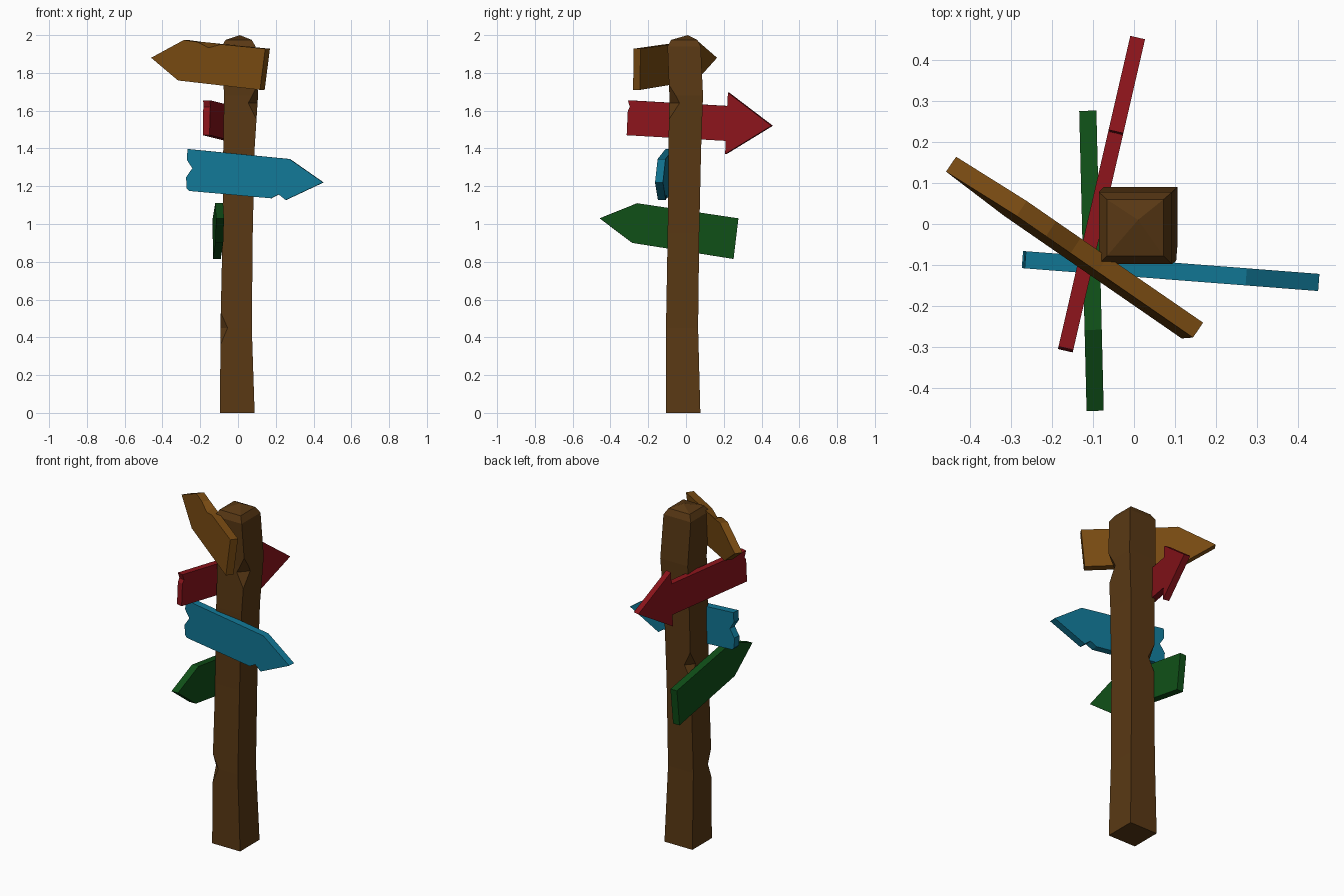
import bpy, bmesh
from mathutils import Vector

if "Cube" in bpy.data.objects:
    bpy.data.objects.remove(bpy.data.objects["Cube"])


def paint(ob, rgb):
    mat = bpy.data.materials.new(ob.name + "_paint")
    mat.diffuse_color = (*rgb, 1)
    mat.use_nodes = True
    mat.node_tree.nodes["Principled BSDF"].inputs["Base Color"].default_value = mat.diffuse_color
    ob.data.materials.append(mat)


def finish(name, bm):
    bmesh.ops.recalc_face_normals(bm, faces=bm.faces)
    me = bpy.data.meshes.new(name)
    bm.to_mesh(me)
    bm.free()
    ob = bpy.data.objects.new(name, me)
    bpy.context.collection.objects.link(ob)
    return ob


def board(name, tail, tip, thick, profile, rgb, lean=0):
    """Extruded outline: (fraction from tail to tip, z[, chip depth on one face])."""
    tail, tip = Vector((*tail, 0)), Vector((*tip, 0))
    d = (tip - tail).normalized()
    n = Vector((-d.y, d.x, 0))
    zc = sum(p[1] for p in profile) / len(profile)
    bm = bmesh.new()
    sides = []
    for s in (1, -1):
        ring = []
        for f, z, *chip in profile:
            drop = chip[0] if chip and s == 1 else 0
            co = tail.lerp(tip, f) + n * (s * thick / 2 + lean * (zc - z))
            ring.append(bm.verts.new((co.x, co.y, z - drop)))
        sides.append(ring)
        bm.faces.new(ring)
    a, b = sides
    for i in range(len(a)):
        j = (i + 1) % len(a)
        bm.faces.new((a[i], a[j], b[j], b[i]))
    paint(finish(name, bm), rgb)


# Post: uneven square rings (z, x0, x1, y0, y1) closed by a low pyramid
rings = [
    (0.00, -0.095, 0.088, -0.106, 0.076),
    (0.45, -0.093, 0.073, -0.106, 0.064),
    (0.95, -0.082, 0.078, -0.097, 0.070),
    (1.40, -0.078, 0.088, -0.093, 0.080),
    (1.68, -0.074, 0.106, -0.088, 0.090),
    (1.94, -0.086, 0.093, -0.098, 0.078),
    (1.975, -0.066, 0.072, -0.078, 0.060),
]
bm = bmesh.new()
prev = None
for z, x0, x1, y0, y1 in rings:
    ring = [bm.verts.new(c) for c in
            ((x0, y0, z), (x1, y0, z), (x1, y1, z), (x0, y1, z))]
    if prev:
        for i in range(4):
            j = (i + 1) % 4
            bm.faces.new((prev[i], prev[j], ring[j], ring[i]))
    else:
        bm.faces.new(ring)
    prev = ring
apex = bm.verts.new((0.01, 0.01, 2.0))
for i in range(4):
    bm.faces.new((prev[i], prev[(i + 1) % 4], apex))
post = finish("post", bm)
paint(post, (0.10, 0.04, 0.007))

# Chips cut out of the post edges: edge point, height, half height, depth
for x, y, z, h, depth in ((0.10, -0.09, 1.64, 0.09, 0.035),
                          (-0.082, 0.07, 1.08, 0.08, 0.03),
                          (-0.093, -0.106, 0.45, 0.09, 0.025)):
    out = Vector((x, y, 0)).normalized()
    side = Vector((-out.y, out.x, 0)) * 0.12
    mid = Vector((x, y, z))
    bm = bmesh.new()
    tri = [mid - out * depth,
           mid + out * depth + Vector((0, 0, 2 * h)),
           mid + out * depth - Vector((0, 0, 2 * h))]
    a = [bm.verts.new(p + side) for p in tri]
    b = [bm.verts.new(p - side) for p in tri]
    bm.faces.new(a)
    bm.faces.new(b)
    for i in range(3):
        j = (i + 1) % 3
        bm.faces.new((a[i], a[j], b[j], b[i]))
    cutter = finish("chip_cutter", bm)
    cutter.hide_render = True
    mod = post.modifiers.new("chip", 'BOOLEAN')
    mod.operation, mod.solver, mod.object = 'DIFFERENCE', 'EXACT', cutter
    bpy.context.view_layer.objects.active = post
    bpy.ops.object.modifier_apply(modifier=mod.name)
    bpy.data.objects.remove(cutter)

# Sign boards, top to bottom
board("brown_sign", (0.155, -0.262), (-0.447, 0.147), 0.044,
      [(0, 1.928), (0.39, 1.951), (0.50, 1.958, 0.025), (0.60, 1.964),
       (0.72, 1.974), (1, 1.88), (0.755, 1.76), (0.03, 1.71)],
      (0.19, 0.07, 0.006), lean=0.08)
board("red_sign", (-0.168, -0.31), (0.009, 0.456), 0.037,
      [(0, 1.47), (0.008, 1.60), (0.022, 1.62), (0.008, 1.655), (0.695, 1.625),
       (0.70, 1.695), (1, 1.52), (0.68, 1.37), (0.685, 1.44)],
      (0.26, 0.007, 0.011))
board("blue_sign", (-0.273, -0.087), (0.452, -0.143), 0.042,
      [(0.01, 1.397), (0.005, 1.34), (0.045, 1.295), (0, 1.248), (0.003, 1.19),
       (0.022, 1.175), (0.62, 1.136), (0.675, 1.157), (0.727, 1.127),
       (1, 1.22), (0.755, 1.344)],
      (0.006, 0.19, 0.31))
board("green_sign", (-0.113, 0.277), (-0.095, -0.457), 0.042,
      [(0, 1.03), (0.73, 1.11), (1, 1.03), (0.765, 0.90), (0.035, 0.815)],
      (0.005, 0.08, 0.009))
